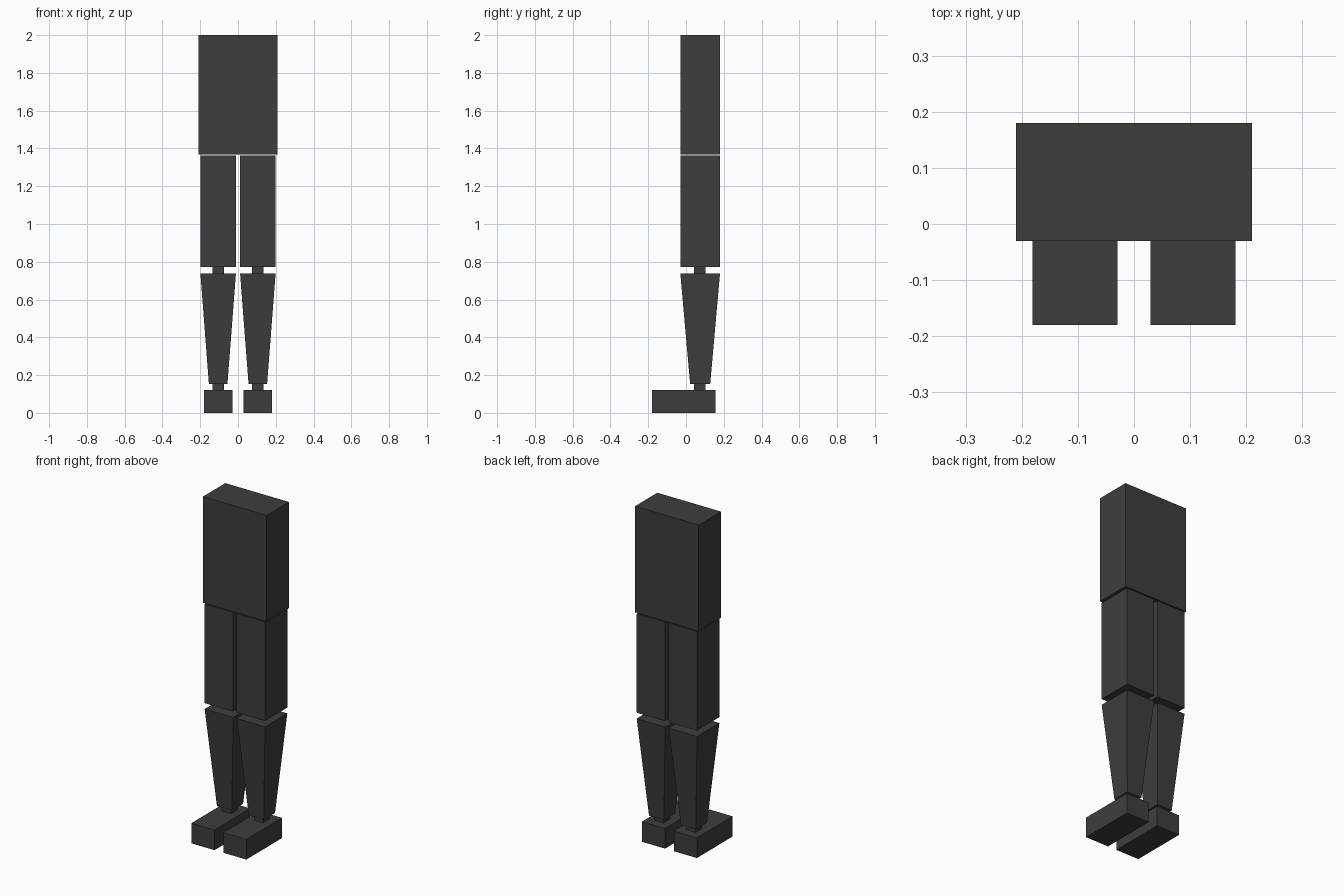
import bpy, bmesh

if "Cube" in bpy.data.objects:
    bpy.data.objects.remove(bpy.data.objects["Cube"])

charcoal = bpy.data.materials.new("charcoal")
charcoal.diffuse_color = (0.048, 0.048, 0.048, 1)
charcoal.use_nodes = True
charcoal.node_tree.nodes["Principled BSDF"].inputs["Base Color"].default_value = charcoal.diffuse_color


def block(name, center, z0, z1, bottom, top=None):
    """Four-sided block; bottom and top are (half width, half depth)."""
    top = top or bottom
    cx, cy = center
    bm = bmesh.new()
    bmesh.ops.create_cube(bm, size=2)
    for v in bm.verts:
        hx, hy = top if v.co.z > 0 else bottom
        v.co = (cx + v.co.x * hx, cy + v.co.y * hy, z1 if v.co.z > 0 else z0)
    mesh = bpy.data.meshes.new(name)
    bm.to_mesh(mesh)
    bm.free()
    mesh.materials.append(charcoal)
    obj = bpy.data.objects.new(name, mesh)
    bpy.context.collection.objects.link(obj)


# Torso
block("torso", (0, 0.075), 1.368, 2.0, (0.21, 0.105))

# Legs, from thigh to foot
for side, s in (("left", 1), ("right", -1)):
    leg = (s * 0.105, 0.073)
    block(side + "_thigh", (s * 0.105, 0.075), 0.773, 1.362, (0.094, 0.105))
    block(side + "_knee", leg, 0.737, 0.773, (0.03, 0.03))
    block(side + "_shin", (s * 0.105, 0.075), 0.152, 0.738, (0.049, 0.053), (0.094, 0.105))
    block(side + "_ankle", leg, 0.12, 0.152, (0.03, 0.03))
    block(side + "_foot", (s * 0.105, -0.012), 0, 0.12, (0.076, 0.168))
